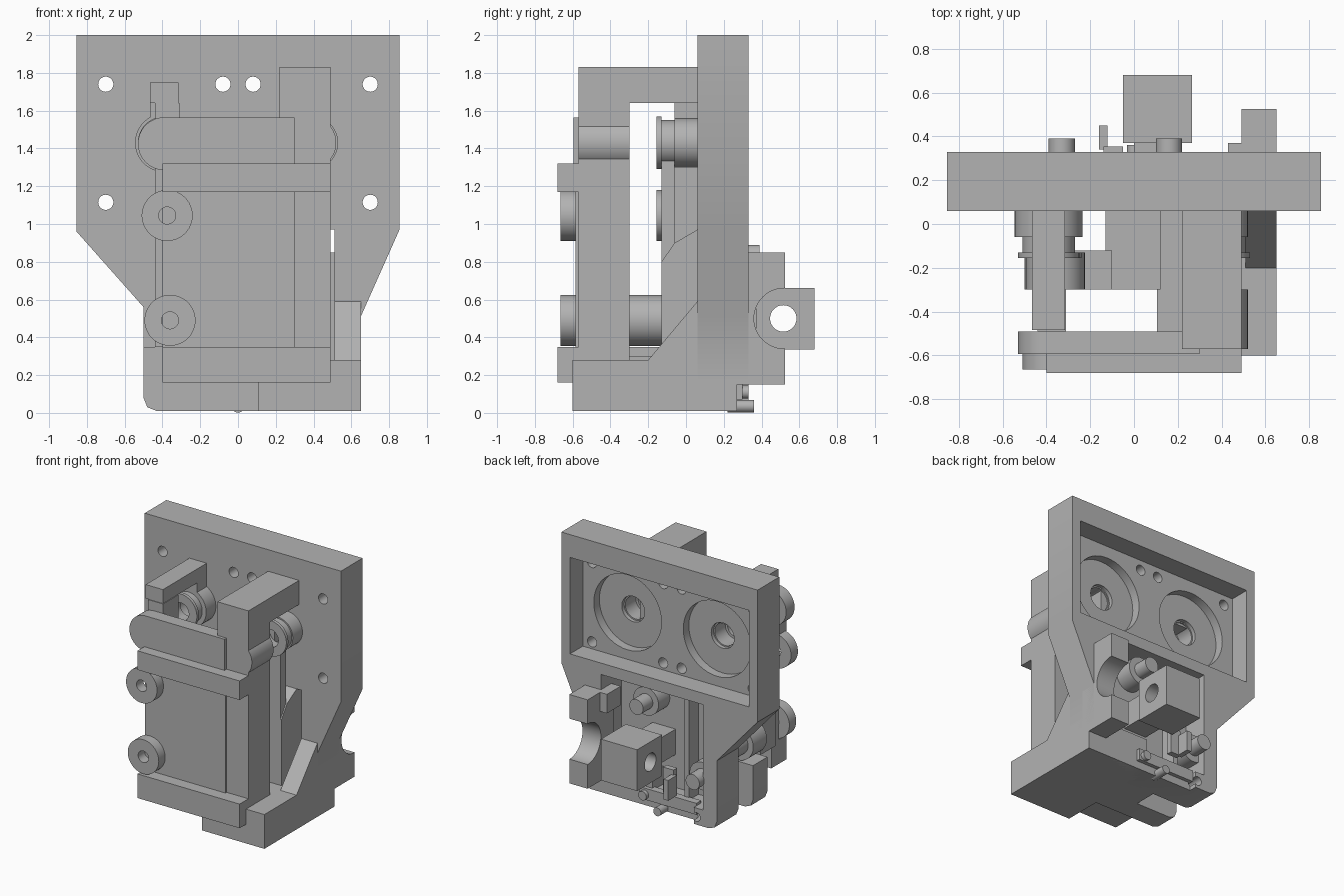
import bpy, bmesh, math
from mathutils import Matrix, Vector

if "Cube" in bpy.data.objects:
    bpy.data.objects.remove(bpy.data.objects["Cube"])

grey = bpy.data.materials.new("plain_grey")
grey.use_nodes = True
grey.diffuse_color = (0.45, 0.45, 0.45, 1)
grey.node_tree.nodes["Principled BSDF"].inputs["Base Color"].default_value = grey.diffuse_color


def finish(name, bm):
    bmesh.ops.recalc_face_normals(bm, faces=bm.faces)
    mesh = bpy.data.meshes.new(name)
    bm.to_mesh(mesh)
    bm.free()
    mesh.materials.append(grey)
    ob = bpy.data.objects.new(name, mesh)
    bpy.context.collection.objects.link(ob)
    return ob


def prism(name, points, lo, hi, axis="y"):
    """Extrude a profile: (x, z) along y, or (y, z) along x."""
    bm = bmesh.new()
    if axis == "y":
        verts = [bm.verts.new((a, lo, b)) for a, b in points]
        step = Vector((0, hi - lo, 0))
    else:
        verts = [bm.verts.new((lo, a, b)) for a, b in points]
        step = Vector((hi - lo, 0, 0))
    face = bm.faces.new(verts)
    ext = bmesh.ops.extrude_face_region(bm, geom=[face])
    bmesh.ops.translate(bm, vec=step, verts=[g for g in ext["geom"] if isinstance(g, bmesh.types.BMVert)])
    return finish(name, bm)


def box(name, x0, x1, y0, y1, z0, z1):
    return prism(name, [(x0, z0), (x1, z0), (x1, z1), (x0, z1)], y0, y1)


def disc(name, a, z, r, lo, hi, axis="y"):
    pts = [(a + r * math.cos(math.tau * i / 48), z + r * math.sin(math.tau * i / 48)) for i in range(48)]
    return prism(name, pts, lo, hi, axis)


def cut(ob, *cutters):
    for c in cutters:
        c.hide_render = True
        mod = ob.modifiers.new("cut", "BOOLEAN")
        mod.operation, mod.solver, mod.object = "DIFFERENCE", "EXACT", c
        bpy.context.view_layer.objects.active = ob
        bpy.ops.object.modifier_apply(modifier=mod.name)
        bpy.data.objects.remove(c)
    return ob


def tube(name, x, z, r, bore, lo, hi):
    return cut(disc(name, x, z, r, lo, hi), disc("bore", x, z, bore, lo - 0.02, hi + 0.02))


AX, AZ = 0.39, 1.43      # shaft centres

# Back plate: motor pocket, round recesses, screw holes and lower cavity
plate = prism("back_plate", [(-0.855, 2), (0.855, 2), (0.855, 0.97), (0.65, 0.51), (0.65, 0.15),
                             (0.4, 0.01), (-0.43, 0.01), (-0.48, 0.03), (-0.5, 0.08), (-0.5, 0.56),
                             (-0.855, 0.96)], 0.06, 0.33)
cut(plate, box("pocket", -0.78, 0.78, 0.17, 0.5, 1.06, 1.82),
    box("cavity", -0.38, 0.51, 0.13, 0.5, 0.14, 0.97),
    box("side_slot", 0.47, 0.51, 0, 0.5, 0.28, 0.97),
    box("rear_step", -0.3, 0.7, 0.27, 0.5, -0.1, 0.15))
for side in (-1, 1):
    cut(plate, disc("recess", side * AX, AZ, 0.295, 0.1, 0.5),
        disc("shaft_hole", side * AX, AZ, 0.1, 0, 0.5))
    for x in (0.08, 0.7):
        for z in (1.115, 1.74):
            cut(plate, disc("screw_hole", side * x, z, 0.04, 0, 0.5))
cut(plate, disc("foot_hole", -0.32, 0.07, 0.035, 0, 0.5))

# Base block, side gusset and lower flange
box("base_block", 0.105, 0.65, -0.6, 0.27, 0.01, 0.28)
prism("side_gusset", [(-0.2, 0.28), (0.06, 0.59), (0.06, 0.28)], 0.51, 0.65, "x")
box("base_core", -0.13, 0.12, -0.3, 0.1, 0.01, 0.3)
prism("lower_flange", [(-0.5, 0.08), (-0.48, 0.03), (-0.43, 0.01), (-0.1, 0.01), (-0.1, 0.35), (-0.5, 0.35)],
      -0.3, -0.12)

# Rear bracket with half-round seat
cut(box("rear_bracket", 0.49, 0.65, 0.2, 0.525, 0.15, 0.85),
    disc("seat", 0.52, 0.5, 0.16, 0.4, 0.8, "x"))

# Pivot block with cross hole
cut(box("pivot_block", -0.05, 0.265, 0.37, 0.68, 0.335, 0.66),
    disc("cross_hole", 0.515, 0.5, 0.07, -0.2, 0.4, "x"))
box("pivot_stem", 0.0, 0.2, 0.12, 0.38, 0.4, 0.6)

# Right-hand hook post
box("right_front_post", 0.22, 0.49, -0.57, -0.3, 0.2, 1.83)
box("right_hook_top", 0.22, 0.49, -0.3, 0.06, 1.64, 1.83)
box("right_rear_post", 0.22, 0.46, -0.13, -0.06, 0.25, 1.35)
box("right_rear_slab", 0.22, 0.36, -0.06, 0.06, 0.25, 1.64)
prism("right_rear_wedge", [(-0.13, 0.25), (0.06, 0.25), (0.06, 0.97), (-0.06, 0.9), (-0.13, 0.8)], 0.3, 0.47, "x")
disc("right_front_barrel", 0.38, AZ, 0.14, -0.57, -0.3)

# Left-hand hook post
box("left_front_post", -0.44, -0.31, -0.49, -0.3, 0.35, 1.64)
box("left_hook_top", -0.465, -0.315, -0.485, 0.06, 1.64, 1.75)
box("left_rear_post", -0.465, -0.315, -0.06, 0.06, 1.5, 1.64)

# Shaft pulleys in front of the plate
for side, name in ((-1, "left"), (1, "right")):
    tube(name + "_pulley_hub", side * AX, AZ, 0.155 if side < 0 else 0.13, 0.09, -0.06, 0.07)
    tube(name + "_pulley_barrel", side * AX, AZ, 0.12, 0.07, -0.13, -0.06)
    tube(name + "_pulley_flange", side * AX, AZ, 0.14, 0.07, -0.155, -0.13)

# Front panel, bars and rounded arm
box("front_panel", -0.4, 0.3, -0.585, -0.49, 0.16, 1.32)
box("lower_bar", -0.4, 0.49, -0.68, -0.56, 0.16, 0.35)
box("upper_bar", -0.4, 0.49, -0.68, -0.56, 1.17, 1.32)
arc = [(-0.39 + 0.14 * math.cos(t), 1.425 + 0.14 * math.sin(t))
       for t in (math.pi / 2 + math.pi * i / 20 for i in range(21))]
prism("front_arm", arc + [(0.3, 1.285), (0.3, 1.565)], -0.595, -0.49)

# Guide rollers
for x, z, name in ((-0.375, 1.045, "upper"), (-0.36, 0.49, "lower")):
    tube(name + "_front_roller", x, z, 0.135, 0.045, -0.665, -0.58)
    tube(name + "_rear_roller", x, z, 0.135, 0.045, -0.155, -0.13)
    tube(name + "_rear_hub", x, z, 0.09, 0.045, -0.13, 0.07)
tube("lower_long_roller", -0.36, 0.49, 0.135, 0.045, -0.3, -0.15)

# Rear pins, links and spring clip inside the cavity
for x, z in ((0.16, 0.83), (-0.33, 0.37)):
    disc("rear_pin", x, z, 0.06, 0.1, 0.39)
    disc("pin_collar", x, z, 0.11, 0.12, 0.27)
box("cavity_rib", -0.2, -0.16, 0.12, 0.25, 0.14, 0.97)
box("lower_link", -0.3, 0.2, 0.24, 0.3, 0.07, 0.16)
box("clip_strip", -0.14, -0.05, 0.31, 0.355, 0.2, 0.4)
box("clip_tab", -0.16, -0.12, 0.34, 0.45, 0.2, 0.36)
box("side_catch", 0.43, 0.5, 0.2, 0.37, 0.7, 0.85)
disc("bottom_screw", 0.0, 0.035, 0.033, 0.22, 0.36)
disc("bottom_pin", 0.15, 0.11, 0.035, 0.25, 0.33)

# Smooth the round parts, keep hard edges
bpy.ops.object.select_all(action="DESELECT")
for ob in bpy.context.collection.objects:
    if ob.type == "MESH" and grey.name in ob.data.materials:
        ob.select_set(True)
        bpy.context.view_layer.objects.active = ob
bpy.ops.object.shade_smooth_by_angle(angle=math.radians(30))
